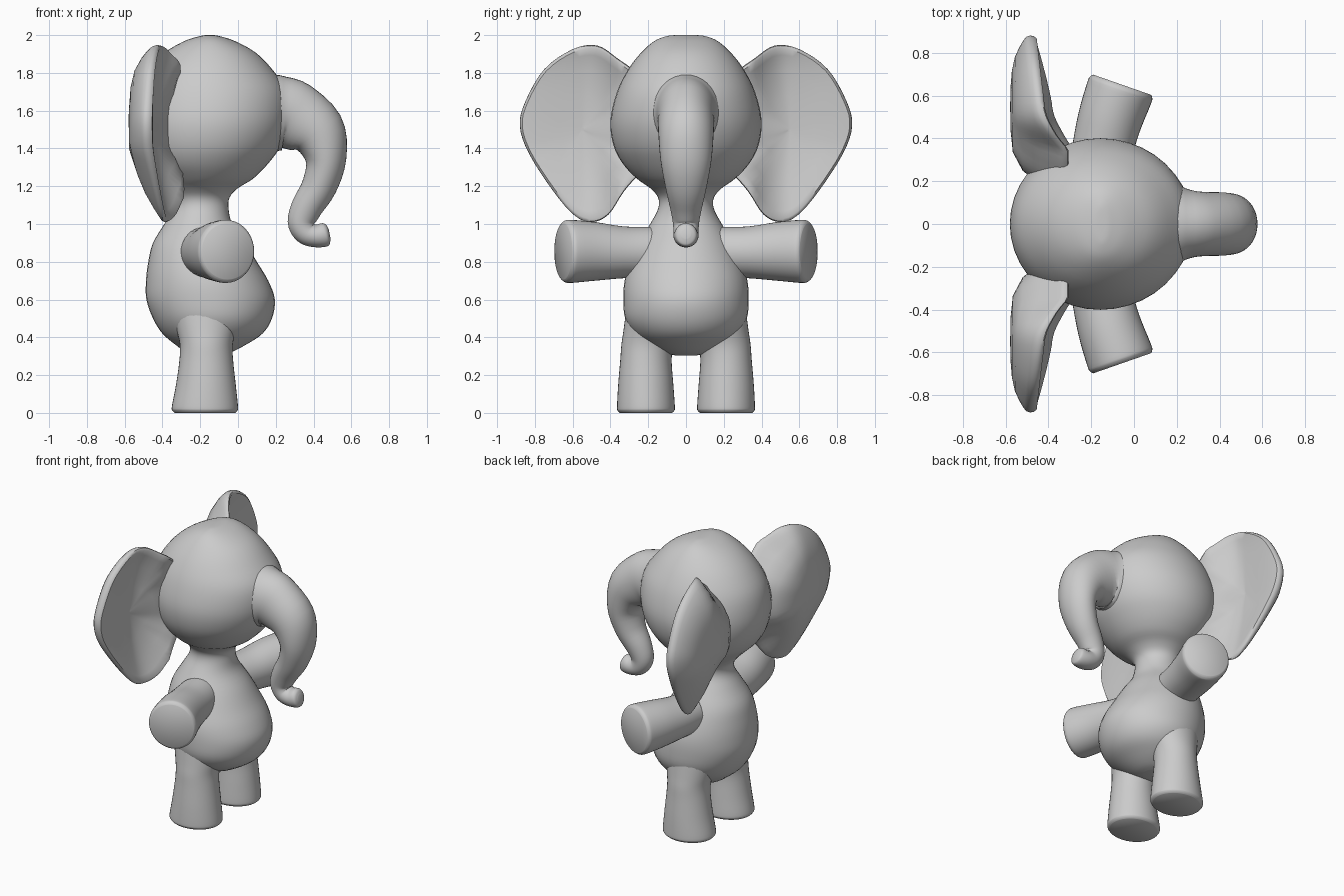
import bpy
from math import cos, sin, pi
from mathutils import Vector

cube = bpy.data.objects.get("Cube")
if cube:
    bpy.data.objects.remove(cube)

grey = bpy.data.materials.new("soft_grey")
grey.use_nodes = True
grey.diffuse_color = (0.6, 0.6, 0.6, 1)
grey.node_tree.nodes["Principled BSDF"].inputs["Base Color"].default_value = (0.6, 0.6, 0.6, 1)


def make_object(name, rings):
    """Skin a list of equal-length vertex rings, close both ends, shade smooth."""
    n = len(rings[0])
    verts = [v for ring in rings for v in ring]
    faces = [(i * n + j, i * n + (j + 1) % n, (i + 1) * n + (j + 1) % n, (i + 1) * n + j)
             for i in range(len(rings) - 1) for j in range(n)]
    faces += [tuple(reversed(range(n))), tuple(range(len(verts) - n, len(verts)))]
    mesh = bpy.data.meshes.new(name)
    mesh.from_pydata(verts, [], faces)
    mesh.materials.append(grey)
    obj = bpy.data.objects.new(name, mesh)
    bpy.context.collection.objects.link(obj)
    bpy.ops.object.select_all(action='DESELECT')
    obj.select_set(True)
    bpy.context.view_layer.objects.active = obj
    bpy.ops.object.mode_set(mode='EDIT')
    bpy.ops.mesh.select_all(action='SELECT')
    bpy.ops.mesh.normals_make_consistent(inside=False)
    bpy.ops.object.mode_set(mode='OBJECT')
    bpy.ops.object.shade_smooth_by_angle(angle=0.8)


def smooth_rows(rows, steps, closed=False):
    """Catmull-Rom interpolation through rows of numbers."""
    rows = [Vector(r) for r in rows]
    n = len(rows)
    pick = (lambda i: rows[i % n]) if closed else (lambda i: rows[min(max(i, 0), n - 1)])
    out = []
    for i in range(n if closed else n - 1):
        p0, p1, p2, p3 = (pick(i + k) for k in (-1, 0, 1, 2))
        for s in range(steps):
            t = s / steps
            out.append(p1 + (p2 - p0) * (t / 2) + (p0 * 2 - p1 * 5 + p2 * 4 - p3) * (t * t / 2)
                       + (p1 * 3 - p0 - p2 * 3 + p3) * (t ** 3 / 2))
    return out if closed else out + [rows[-1]]


def loft(name, rows, side, direction=None, steps=4, sides=40):
    """Loft ellipses; each row is centre x, y, z, in-plane radius, side radius."""
    rows = smooth_rows(rows, steps)
    side = Vector(side)
    centres = [Vector(r[:3]) for r in rows]
    rings = []
    for i, r in enumerate(rows):
        t = Vector(direction) if direction else centres[min(i + 1, len(rows) - 1)] - centres[max(i - 1, 0)]
        u = side.cross(t).normalized()
        rings.append([centres[i] + u * r[3] * cos(2 * pi * k / sides) + side * r[4] * sin(2 * pi * k / sides)
                      for k in range(sides)])
    make_object(name, rings)


def clamp(v):
    return min(max(v, 0), 1)


Y, Z = (0, 1, 0), (0, 0, 1)

# Torso, neck and head in one sweep: height, back x, front x, half width
profile = [(.305, -.20, -.10, .06), (.32, -.27, -.04, .12), (.36, -.33, .04, .20), (.42, -.40, .13, .275),
           (.5, -.45, .18, .322), (.6, -.485, .195, .332), (.7, -.487, .16, .325), (.8, -.475, .10, .295),
           (.9, -.45, .04, .25), (1.0, -.39, -.03, .19), (1.08, -.345, -.05, .148), (1.14, -.345, -.045, .148),
           (1.19, -.38, .0, .19), (1.24, -.43, .08, .26), (1.32, -.51, .16, .335), (1.42, -.56, .23, .385),
           (1.55, -.58, .27, .40), (1.7, -.555, .26, .365), (1.82, -.48, .18, .305), (1.91, -.385, .09, .235),
           (1.97, -.28, -.02, .165), (1.995, -.20, -.10, .10), (2.0, -.17, -.13, .05)]
loft("body_and_head", [((b + f) / 2, 0, z, (f - b) / 2, w) for z, b, f, w in profile], Y, Z)

# Trunk, flared where it leaves the face and curled at the tip
loft("trunk", [(.10, 0, 1.58, .215, .27), (.17, 0, 1.585, .21, .215), (.23, 0, 1.585, .198, .172),
               (.30, 0, 1.57, .183, .152), (.42, 0, 1.485, .152, .147), (.465, 0, 1.34, .108, .135),
               (.43, 0, 1.2, .093, .11), (.365, 0, 1.09, .083, .085), (.336, 0, 1.01, .073, .07),
               (.36, 0, .955, .064, .066), (.41, 0, .937, .06, .066), (.455, 0, .942, .063, .06),
               (.475, 0, .946, .053, .05), (.485, 0, .948, .025, .025)], Y)

# Ear outline (y, z), rooted inside the head, and dished cross-section (outline scale, x)
outline = smooth_rows([(.12, 1.5), (.15, 1.68), (.26, 1.80), (.36, 1.875), (.47, 1.945), (.6, 1.925), (.75, 1.82),
                       (.85, 1.65), (.88, 1.52), (.83, 1.37), (.7, 1.17), (.59, 1.045), (.5, 1.01), (.41, 1.05),
                       (.33, 1.17), (.25, 1.26), (.15, 1.35)], 4, closed=True)
centre = Vector((.55, 1.5))
section = [(.03, -.46), (.4, -.455), (.7, -.44), (.88, -.42), (.96, -.405), (.99, -.41), (1, -.425), (.985, -.445),
           (.94, -.47), (.85, -.505), (.7, -.545), (.5, -.568), (.25, -.577), (.03, -.578)]


def ear_point(p, scale, x, m):
    """Sweep the outer edge back, bring the front root forward, thin the lower lobe."""
    q = centre + (p - centre) * scale
    low = clamp((1.4 - q.y) / .35)
    x = -.42 + (x + .42) * (1 - .35 * low) + .04 * low
    sweep = clamp((q.x - .45) / .43) * .06 * scale ** 4
    root = clamp((.55 - q.x) / .2) ** 2 * .1 * clamp((x + .57) / .1)
    return (x - sweep + root, q.x * m, q.y)


for m, label in ((1, "left"), (-1, "right")):
    make_object(label + "_ear", [[ear_point(p, s, x, m) for p in outline] for s, x in section])

    # Arms reach outward and a little forward, with flat ends
    loft(label + "_arm", [(-.175, m * .2, .85, .135, .135), (-.152, m * .33, .85, .142, .137),
                          (-.115, m * .48, .855, .15, .155), (-.07, m * .61, .855, .157, .167),
                          (-.06, m * .638, .855, .154, .162), (-.055, m * .65, .855, .143, .148)],
         Z, (.33, .945 * m, 0))

    # Legs widen toward flat feet and flare again into the hips
    loft(label + "_leg", [(-.175, m * .212, 0, .16, .138), (-.175, m * .212, .012, .172, .15),
                          (-.175, m * .212, .035, .175, .153), (-.17, m * .213, .15, .158, .146),
                          (-.168, m * .212, .28, .142, .136), (-.168, m * .204, .36, .14, .138),
                          (-.168, m * .19, .43, .155, .142), (-.168, m * .17, .52, .18, .15)], Y, Z)
